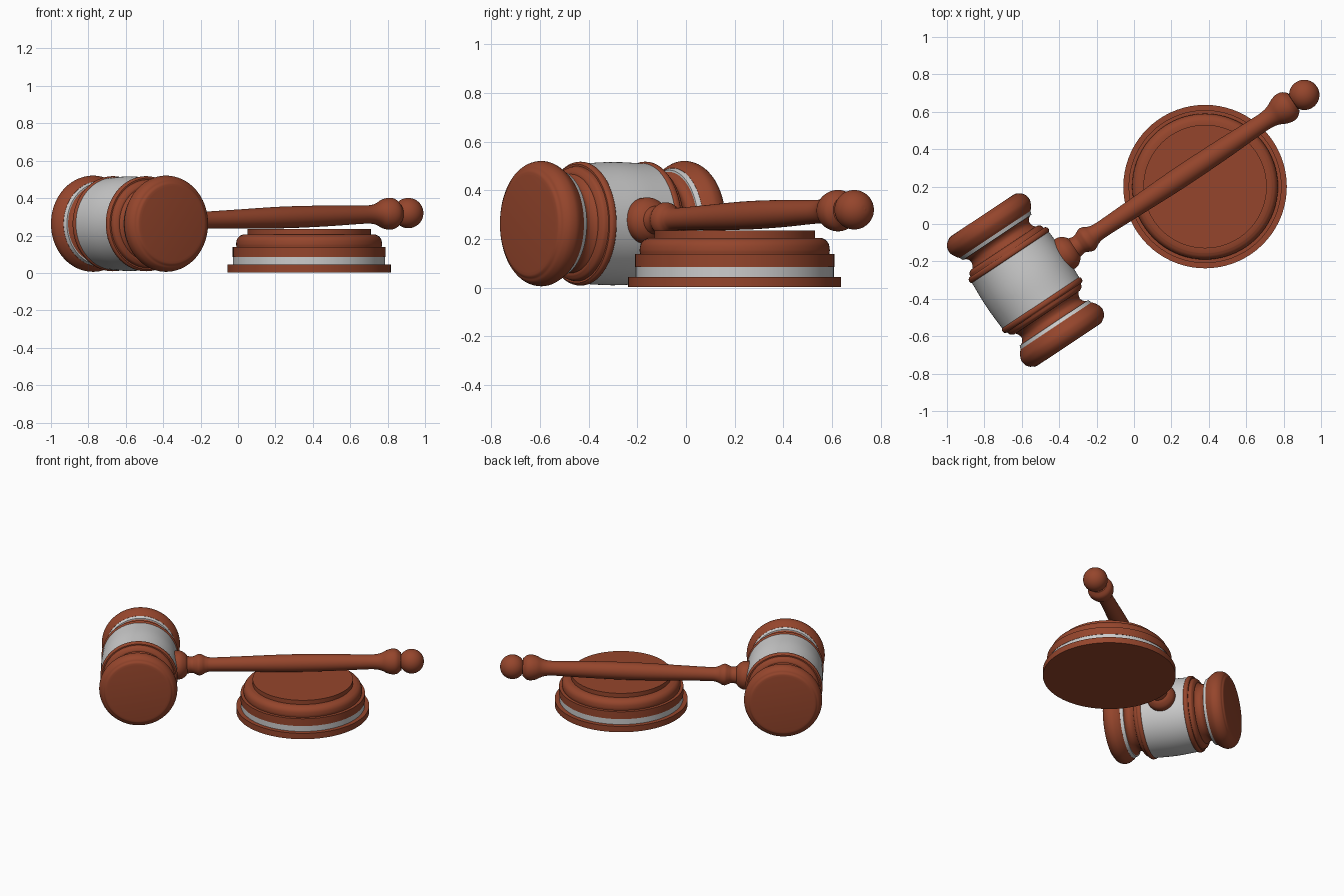
import bpy, bmesh, math
from mathutils import Vector, Matrix

if "Cube" in bpy.data.objects:
    bpy.data.objects.remove(bpy.data.objects["Cube"])

wood = bpy.data.materials.new("wood")
wood.diffuse_color = (0.30, 0.06, 0.025, 1)
wood.use_nodes = True
wood.node_tree.nodes["Principled BSDF"].inputs["Base Color"].default_value = wood.diffuse_color


def smooth_run(pts, n=5):
    """Catmull-Rom samples through one run of (t, r) points."""
    if len(pts) < 3:
        return list(pts)
    p = [Vector(q) for q in pts]
    p = [2 * p[0] - p[1]] + p + [2 * p[-1] - p[-2]]
    out = []
    for i in range(1, len(p) - 2):
        a, b, c, d = p[i - 1:i + 3]
        for k in range(n):
            u = k / n
            out.append(0.5 * (2 * b + (c - a) * u + (2 * a - 5 * b + 4 * c - d) * u * u
                              + (3 * b - a - 3 * c + d) * u ** 3))
    return out + [p[-2]]


def lathe(name, runs, origin, axis, mat=None, seg=72):
    """Turn runs of (t, r) points about an axis; corners between runs stay sharp."""
    prof = []
    for run in runs:
        for t, r in smooth_run(run):
            if not prof or abs(prof[-1][0] - t) + abs(prof[-1][1] - r) > 1e-5:
                prof.append((t, max(r, 0.001)))
    bm = bmesh.new()
    rings = [[bm.verts.new((r * math.cos(2 * math.pi * k / seg),
                            r * math.sin(2 * math.pi * k / seg), t))
              for k in range(seg)] for t, r in prof]
    for a, b in zip(rings, rings[1:]):
        for k in range(seg):
            j = (k + 1) % seg
            bm.faces.new((a[k], a[j], b[j], b[k]))
    bm.faces.new(rings[0][::-1])
    bm.faces.new(rings[-1])
    bmesh.ops.recalc_face_normals(bm, faces=bm.faces)
    rot = Vector((0, 0, 1)).rotation_difference(Vector(axis)).to_matrix().to_4x4()
    bm.transform(Matrix.Translation(origin) @ rot)
    me = bpy.data.meshes.new(name)
    bm.to_mesh(me)
    bm.free()
    ob = bpy.data.objects.new(name, me)
    bpy.context.collection.objects.link(ob)
    if mat:
        me.materials.append(mat)
    bpy.ops.object.select_all(action='DESELECT')
    ob.select_set(True)
    bpy.context.view_layer.objects.active = ob
    bpy.ops.object.shade_smooth_by_angle(angle=math.radians(32))
    return ob


# Sound block: stepped round base with a metal band
block = (0.38, 0.20, 0)
up = (0, 0, 1)
lathe("block_base", [[(0.003, 0.437), (0.045, 0.437)]], block, up, wood)
lathe("block_band", [[(0.042, 0.407), (0.088, 0.407)]], block, up)
lathe("block_body", [
    [(0.085, 0.409), (0.138, 0.409)],
    [(0.138, 0.388), (0.155, 0.390), (0.178, 0.386), (0.195, 0.374), (0.205, 0.355)],
    [(0.205, 0.330), (0.235, 0.330)]], block, up, wood)

# Gavel head: metal barrel band, mirrored collars, rings and striking ends
head = Vector((-0.58, -0.30, 0.263))
ang = math.radians(33.6)
along = Vector((-math.sin(ang), math.cos(ang), 0))
lathe("head_band", [[(-0.147, 0.247), (0, 0.253), (0.147, 0.247)]], head, along, None, 96)
for side, sgn in (("back", 1), ("front", -1)):
    d = along * sgn
    lathe("head_collar_" + side, [
        [(0.143, 0.243), (0.152, 0.253), (0.168, 0.253), (0.178, 0.244)],
        [(0.178, 0.236), (0.196, 0.230), (0.208, 0.212)],
        [(0.208, 0.203), (0.225, 0.192), (0.245, 0.188), (0.265, 0.198), (0.277, 0.218)]],
        head, d, wood, 96)
    lathe("head_ring_" + side, [[(0.274, 0.220), (0.296, 0.228)]], head, d, None, 96)
    lathe("head_end_" + side, [
        [(0.294, 0.228), (0.310, 0.241), (0.335, 0.254), (0.355, 0.257),
         (0.378, 0.252), (0.397, 0.239), (0.405, 0.226)],
        [(0.405, 0.226), (0.413, 0.215), (0.416, 0.200)]], head, d, wood, 96)

# Handle: turned shaft rising slightly toward the end ball
rise = Vector((math.cos(ang), math.sin(ang), 0.029)).normalized()
start = head + Vector((0, 0, 0.005))
lathe("handle", [
    [(0.20, 0.088), (0.245, 0.095), (0.275, 0.092), (0.300, 0.076), (0.315, 0.058)],
    [(0.315, 0.058), (0.345, 0.053), (0.368, 0.062), (0.390, 0.071), (0.412, 0.066),
     (0.440, 0.052), (0.490, 0.046), (0.70, 0.051), (0.98, 0.058), (1.25, 0.056),
     (1.45, 0.050), (1.54, 0.049), (1.590, 0.058), (1.630, 0.077), (1.665, 0.085),
     (1.695, 0.080), (1.722, 0.058)],
    [(1.722, 0.042)] + [(1.790 - 0.081 * math.cos(a), 0.081 * math.sin(a))
     for a in [math.radians(35 + 14.5 * i) for i in range(11)]]],
    start, rise, wood, 48)
